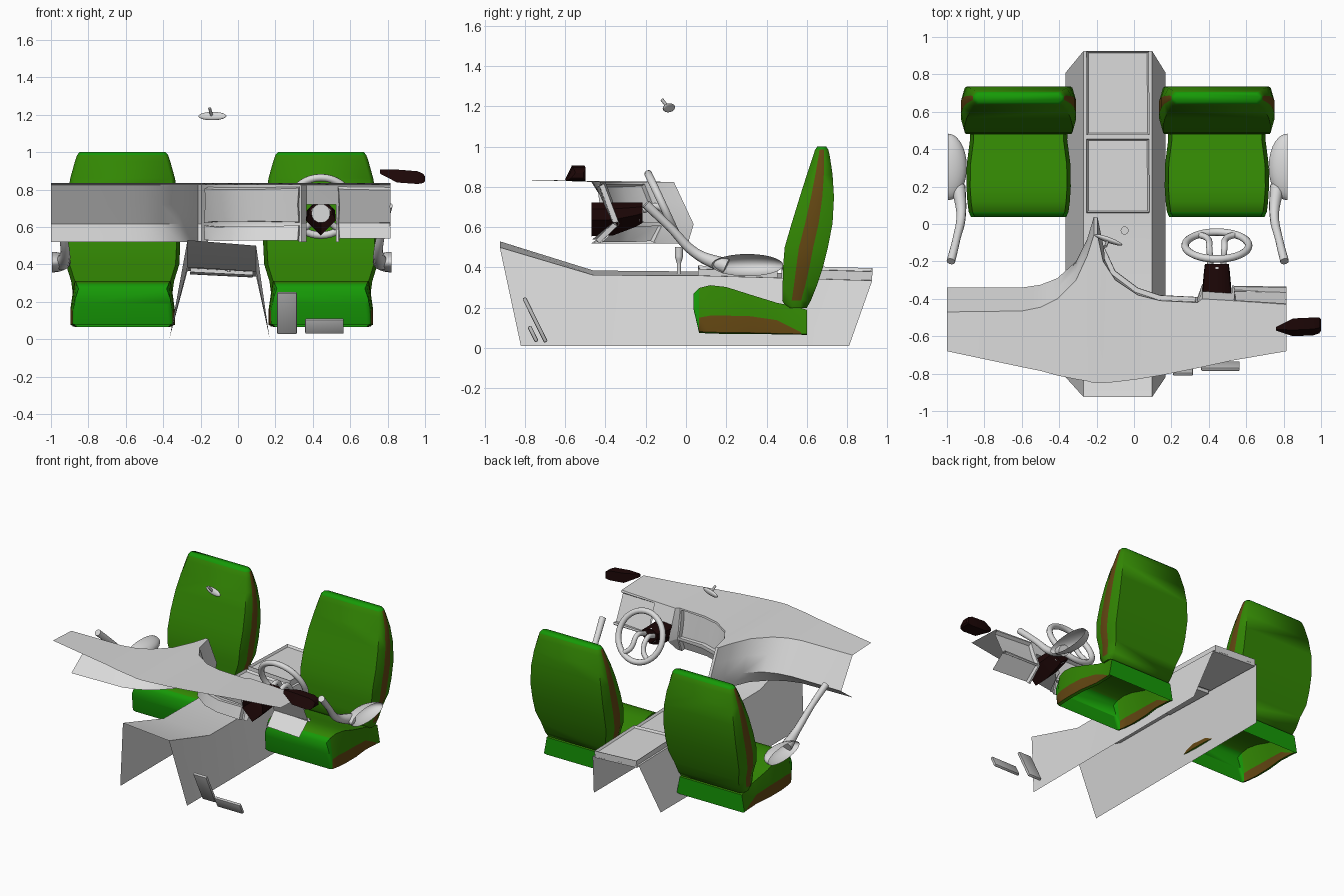
import bpy, bmesh, math
from mathutils import Matrix, Vector

if "Cube" in bpy.data.objects:
    bpy.data.objects.remove(bpy.data.objects["Cube"])

MID = -0.087   # x of the cabin's plane of symmetry


def material(name, rgb):
    mat = bpy.data.materials.new(name)
    mat.use_nodes = True
    mat.diffuse_color = (*rgb, 1)
    mat.node_tree.nodes["Principled BSDF"].inputs["Base Color"].default_value = (*rgb, 1)
    return mat


GREY = material("light grey trim", (0.7, 0.7, 0.7))
PEDAL = material("mid grey pedal", (0.5, 0.5, 0.5))
DARK = material("dark brown plastic", (0.012, 0.002, 0.002))
GREEN = material("olive green fabric", (0.032, 0.24, 0.001))
BRIGHT = material("bright green fabric", (0.008, 0.32, 0.002))
BROWN = material("brown side fabric", (0.125, 0.062, 0.006))


def finish(obj, mats, angle=35):
    for mat in mats:
        obj.data.materials.append(mat)
    bpy.ops.object.select_all(action='DESELECT')
    obj.select_set(True)
    bpy.context.view_layer.objects.active = obj
    bpy.ops.object.shade_smooth_by_angle(angle=math.radians(angle))
    return obj


def from_bmesh(name, bm, mats, angle=35):
    mesh = bpy.data.meshes.new(name)
    bm.to_mesh(mesh)
    bm.free()
    obj = bpy.data.objects.new(name, mesh)
    bpy.context.collection.objects.link(obj)
    return finish(obj, mats, angle)


def loft(rings, closed=True, caps=(), rule=lambda i, j: 0):
    """Skin rings of points; the rule gives a material per span and segment, None leaves a gap."""
    bm = bmesh.new()
    grid = [[bm.verts.new(p) for p in ring] for ring in rings]
    count = len(rings[0])
    for i in range(len(rings) - 1):
        for j in range(count if closed else count - 1):
            k = (j + 1) % count
            slot = rule(i, j)
            if slot is not None:
                face = bm.faces.new((grid[i][j], grid[i][k], grid[i + 1][k], grid[i + 1][j]))
                face.material_index = slot
    for end, slot in caps:
        bm.faces.new(grid[end]).material_index = slot
    bmesh.ops.recalc_face_normals(bm, faces=bm.faces)
    bm.faces.ensure_lookup_table()
    return bm


def mirrored(obj, name):
    mesh = obj.data.copy()
    mesh.transform(Matrix.Translation((2 * MID, 0, 0)) @ Matrix.Diagonal((-1, 1, 1, 1)) @ obj.matrix_world)
    mesh.flip_normals()
    copy = bpy.data.objects.new(name, mesh)
    bpy.context.collection.objects.link(copy)
    return copy


def pedal(name, centre, size):
    bm = bmesh.new()
    bmesh.ops.create_cube(bm, size=1, matrix=Matrix.Diagonal((*size, 1)))
    bmesh.ops.bevel(bm, geom=bm.edges[:], offset=0.006, segments=2, affect='EDGES', profile=0.5)
    obj = from_bmesh(name, bm, [PEDAL])
    obj.location, obj.rotation_euler = centre, (0.46, 0, 0)


def tube(name, points, radii, depth, mat):
    curve = bpy.data.curves.new(name, 'CURVE')
    curve.dimensions = '3D'
    curve.bevel_depth, curve.bevel_resolution, curve.resolution_u = depth, 3, 8
    curve.use_fill_caps = True
    spline = curve.splines.new('BEZIER')
    spline.bezier_points.add(len(points) - 1)
    for bp, p, r in zip(spline.bezier_points, points, radii):
        bp.co, bp.radius = p, r
        bp.handle_left_type = bp.handle_right_type = 'AUTO'
    obj = bpy.data.objects.new(name, curve)
    bpy.context.collection.objects.link(obj)
    bpy.ops.object.select_all(action='DESELECT')
    obj.select_set(True)
    bpy.context.view_layer.objects.active = obj
    bpy.ops.object.convert(target='MESH')
    return finish(bpy.context.object, [mat], 50)


# Seats: each section runs around a bulged pad, with a brown panel on both flanks
SEAT_X = 0.443


def pad_section(lo, hi, width, low, high, place):
    a, b, edge = lo + low * (hi - lo), lo + high * (hi - lo), width - 0.02
    side = [(edge, lo), (width, a), (width, b), (edge, hi)]
    return [place(SEAT_X - x, v) for x, v in side] + [place(SEAT_X + x, v) for x, v in reversed(side)]


back = [(0.20, 0.50, 0.60, 0.255), (0.235, 0.478, 0.62, 0.265), (0.31, 0.48, 0.65, 0.275),
        (0.40, 0.482, 0.68, 0.303), (0.50, 0.49, 0.705, 0.308), (0.62, 0.525, 0.728, 0.308),
        (0.75, 0.565, 0.735, 0.298), (0.86, 0.60, 0.728, 0.28), (0.95, 0.63, 0.715, 0.255),
        (0.985, 0.641, 0.707, 0.243), (1.0, 0.652, 0.697, 0.23)]
rings = [pad_section(f, r, w, 0.33, 0.66, lambda x, v, z=z: (x, v, z)) for z, f, r, w in back]
top = len(back) - 2
bm = loft(rings, caps=((0, 0), (-1, 1)),
          rule=lambda i, j: 2 if j in (1, 5) and 0 < i < top else (1 if i >= top else 0))
backrest = from_bmesh("left_seat_backrest", bm, [GREEN, BRIGHT, BROWN], 65)
mirrored(backrest, "right_seat_backrest")

# Cushion stations: y, bottom, top, half width, height share of the brown panel
cushion = [(0.038, 0.19, 0.27, 0.255, 0.3), (0.065, 0.075, 0.298, 0.267, 0.34),
           (0.12, 0.072, 0.312, 0.274, 0.37), (0.20, 0.07, 0.303, 0.279, 0.39),
           (0.32, 0.07, 0.265, 0.277, 0.45), (0.45, 0.068, 0.225, 0.26, 0.45),
           (0.57, 0.066, 0.2, 0.264, 0.1), (0.60, 0.065, 0.19, 0.268, 0.1)]
rings = [pad_section(b, t, w, 0.03, h, lambda x, v, y=y: (x, y, v)) for y, b, t, w, h in cushion]


def cushion_rule(i, j):
    if j == 7:                      # open underside behind the front edge
        return 1 if i == 0 else None
    return 2 if j in (1, 5) and 0 < i < 6 else (1 if i == 0 else 0)


base = from_bmesh("left_seat_cushion", loft(rings, caps=((0, 1), (-1, 1)), rule=cushion_rule),
                  [GREEN, BRIGHT, BROWN], 65)
mirrored(base, "right_seat_cushion")

# Centre tunnel: open-ended folded sheet with flared walls
tunnel = [(-0.82, -0.925, 0.53, 0.50), (-0.46, -0.46, 0.385, 0.362),
          (0.05, 0.05, 0.38, 0.36), (0.81, 0.925, 0.365, 0.335)]
rings = [[(-0.365, yb, 0.01), (-0.27, yt, zl), (0.097, yt, zr), (0.168, yb, 0.01)]
         for yb, yt, zl, zr in tunnel]
from_bmesh("centre_tunnel", loft(rings, closed=False), [GREY], 20)

# Two shallow trays on the tunnel
for name, y0, y1 in (("front_tray", 0.06, 0.455), ("rear_tray", 0.475, 0.925)):
    bm = bmesh.new()
    bmesh.ops.create_cube(bm, size=1, matrix=Matrix.Diagonal((0.335, y1 - y0, 0.05, 1)))
    lid = [f for f in bm.faces if f.normal.z > 0.9]
    bmesh.ops.inset_region(bm, faces=lid, thickness=0.014)
    bmesh.ops.translate(bm, verts=lid[0].verts[:], vec=(0, 0, -0.015))
    tray = from_bmesh(name, bm, [GREY])
    tray.location = (MID, (y0 + y1) / 2, 0.37)
    tray.rotation_euler = (-0.03, 0.05, 0)

# Dashboard: folded sheet along x (x, windscreen edge, top edge, crease, lower lip)
dash = [(-1.0, -0.68, -0.47, -0.34, -0.47), (-0.6, -0.765, -0.465, -0.34, -0.46),
        (-0.50, -0.785, -0.445, -0.325, -0.43), (-0.41, -0.81, -0.4, -0.29, -0.38),
        (-0.31, -0.83, -0.3, -0.2, -0.28), (-0.25, -0.84, -0.17, -0.08, -0.14),
        (-0.215, -0.85, -0.06, 0.038, 0.01), (-0.195, -0.85, -0.06, 0.038, 0.01),
        (-0.165, -0.85, -0.2, -0.11, -0.15), (-0.1, -0.845, -0.3, -0.25, -0.28),
        (0.02, -0.83, -0.38, -0.34, -0.37), (0.14, -0.81, -0.41, -0.38, -0.41),
        (0.34, -0.77, -0.42, -0.39, -0.42), (0.365, -0.765, -0.4, -0.32, -0.42),
        (0.525, -0.73, -0.41, -0.33, -0.43), (0.815, -0.68, -0.43, -0.335, -0.45)]
rings = [[(x, a, 0.835), (x, b, 0.825), (x, (b + c) / 2, 0.72), (x, c, 0.615), (x, d, 0.52)]
         for x, a, b, c, d in dash]
bm = loft(rings, closed=False)
SPANS = 4
if bm.faces[1].normal.y < 0:
    bmesh.ops.reverse_faces(bm, faces=bm.faces)
panels = [[bm.faces[i * SPANS + j] for i in spans for j in rows]
          for spans in ((8, 9, 10, 11), (14,)) for rows in ((1, 2), (3,))]
column_hole = [bm.faces[13 * SPANS + j] for j in (2, 3)]
for panel in panels:
    bmesh.ops.inset_region(bm, faces=panel, thickness=0.014, depth=0)
    bmesh.ops.inset_region(bm, faces=panel, thickness=0.006, depth=-0.025)
bmesh.ops.delete(bm, geom=column_hole, context='FACES')
from_bmesh("dashboard", bm, [GREY], 30)

# Steering column shroud, open toward the windscreen and rising to the wheel
half = [(0.08, 0.635), (0.075, 0.69), (0.04, 0.722)]
outline = [(0, 0.555)] + half + [(-x, z) for x, z in reversed(half)]
rings = [[(SEAT_X + x * (0.5 + s / 2), y, 0.722 + (z - 0.722) * s) for x, z in outline]
         for y, s in ((-0.47, 1), (-0.36, 0.97), (-0.25, 0.72), (-0.215, 0.6))]
from_bmesh("steering_column", loft(rings, caps=((-1, 0),)), [DARK], 40)
bpy.ops.mesh.primitive_cylinder_add(vertices=24, radius=0.05, depth=0.01, rotation=(math.pi / 2, 0, 0),
                                    location=(SEAT_X, -0.235, 0.673))
plug = bpy.context.object
plug.name = "steering_column_plug"
finish(plug, [GREY])

# Steering wheel with two bowed spokes
frame = Matrix.Translation((SEAT_X, -0.115, 0.71)) @ Matrix.Rotation(math.radians(-65), 4, 'X')
bpy.ops.mesh.primitive_torus_add(major_radius=0.17, minor_radius=0.02, major_segments=40, minor_segments=10)
rim = bpy.context.object
rim.name = "steering_wheel_rim"
rim.matrix_world = frame
finish(rim, [GREY], 60)
for side, s in (("left", 1), ("right", -1)):
    path = [(0.1 * s, 0.14, 0), (0.05 * s, 0.09, 0), (0.04 * s, 0, -0.02), (0.035 * s, -0.02, -0.1)]
    tube(side + "_wheel_spoke", [frame @ Vector(p) for p in path], [1] * 4, 0.017, GREY)

# Door pulls: rising tube ending in a half disc against the door
arm = tube("left_door_pull", [(0.805, -0.2, 0.715), (0.775, -0.08, 0.6), (0.75, 0.05, 0.47), (0.765, 0.2, 0.405)],
           [1, 0.9, 1.1, 1.7], 0.023, GREY)
mirrored(arm, "right_door_pull")
bm = bmesh.new()
bmesh.ops.create_uvsphere(bm, u_segments=28, v_segments=14, radius=1)
bmesh.ops.bisect_plane(bm, geom=bm.verts[:] + bm.edges[:] + bm.faces[:], plane_co=(0, 0, 0),
                       plane_no=(1, 0, 0), clear_outer=True)
bmesh.ops.transform(bm, verts=bm.verts, matrix=Matrix.Translation((0.82, 0.305, 0.412))
                    @ Matrix.Diagonal((0.1, 0.178, 0.055, 1)))
rest = from_bmesh("left_door_rest", bm, [GREY], 60)
mirrored(rest, "right_door_rest")

# Rear-view mirror and its stem
bpy.ops.mesh.primitive_uv_sphere_add(segments=24, ring_count=12, location=(-0.137, -0.085, 1.193))
mirror = bpy.context.object
mirror.name = "cabin_mirror"
mirror.scale = (0.08, 0.014, 0.023)
mirror.rotation_euler = (-0.3, 0, -0.35)
finish(mirror, [GREY], 60)
tube("cabin_mirror_stem", [(-0.14, -0.09, 1.195), (-0.152, -0.12, 1.235)], [1, 1], 0.008, PEDAL)

# Door mirror: tapered housing on the driver's side
housing = [(0.76, -0.57, -0.55, 0.885, 0.907), (0.85, -0.60, -0.505, 0.838, 0.907),
           (0.96, -0.595, -0.5, 0.83, 0.898), (0.99, -0.585, -0.5, 0.835, 0.885), (1.0, -0.57, -0.51, 0.845, 0.87)]
rings = [[(x, f, lo), (x, b, lo), (x, b, hi), (x, f + (b - f) * 0.35, hi)] for x, f, b, lo, hi in housing]
from_bmesh("door_mirror", loft(rings, caps=((0, 0), (-1, 0))), [DARK], 30)

# Gear lever
tube("gear_lever", [(-0.05, -0.035, 0.36), (-0.05, -0.035, 0.42), (-0.05, -0.035, 0.45), (-0.05, -0.035, 0.502)],
     [0.4, 0.5, 0.9, 1], 0.022, GREY)

# Pedals lean away from the driver
pedal("accelerator_pedal", (0.262, -0.75, 0.14), (0.105, 0.02, 0.245))
pedal("brake_pedal", (0.462, -0.76, 0.07), (0.205, 0.02, 0.085))
